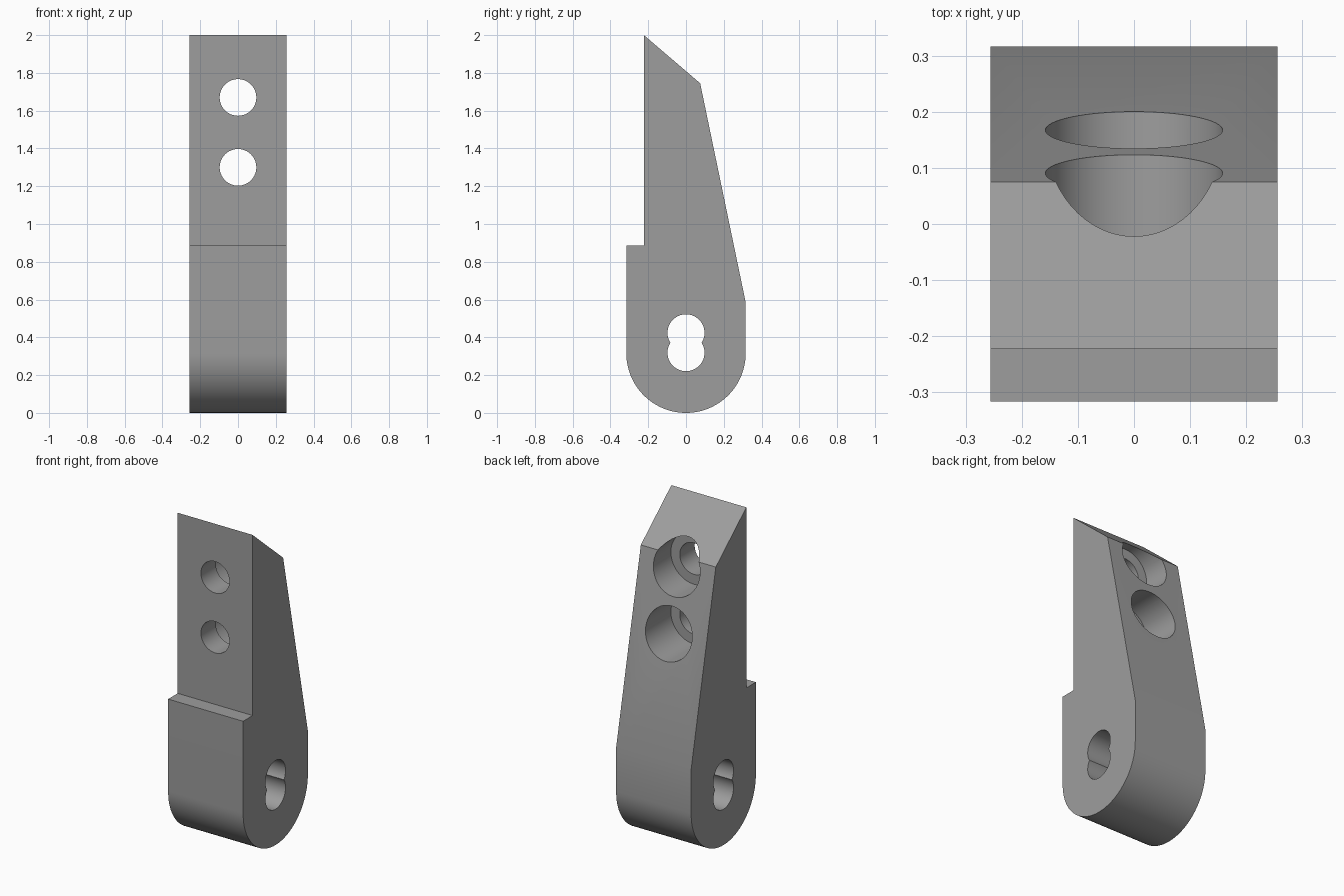
import bpy, bmesh, math
from mathutils import Matrix

if "Cube" in bpy.data.objects:
    bpy.data.objects.remove(bpy.data.objects["Cube"])

HALF_W = 0.256   # half thickness along x
R = 0.316        # rounded foot radius

metal = bpy.data.materials.new("grey metal")
metal.diffuse_color = (0.34, 0.34, 0.34, 1)
metal.use_nodes = True
metal.node_tree.nodes["Principled BSDF"].inputs["Base Color"].default_value = metal.diffuse_color


def add_object(name, bm):
    bmesh.ops.recalc_face_normals(bm, faces=bm.faces)
    mesh = bpy.data.meshes.new(name)
    bm.to_mesh(mesh)
    bm.free()
    ob = bpy.data.objects.new(name, mesh)
    mesh.materials.append(metal)
    bpy.context.collection.objects.link(ob)
    return ob


def cut_cylinder(target, axis, radius, centre, length):
    """Drill a round hole along the given axis."""
    bm = bmesh.new()
    rot = Matrix.Rotation(math.pi / 2, 4, 'Y' if axis == 'X' else 'X')
    bmesh.ops.create_cone(bm, cap_ends=True, segments=64, radius1=radius,
                          radius2=radius, depth=length,
                          matrix=Matrix.Translation(centre) @ rot)
    cutter = add_object("hole_cutter", bm)
    cutter.hide_render = True
    mod = target.modifiers.new("hole", 'BOOLEAN')
    mod.operation = 'DIFFERENCE'
    mod.solver = 'EXACT'
    mod.object = cutter
    bpy.context.view_layer.objects.active = target
    bpy.ops.object.modifier_apply(modifier=mod.name)
    bpy.data.objects.remove(cutter)


# Bracket body: side profile (y, z) with rounded foot, extruded along x
profile = [(R, 0.585), (0.075, 1.745), (-0.223, 2.0), (-0.223, 0.885), (-R, 0.885)]
for i in range(49):
    a = math.pi + math.pi * i / 48
    profile.append((R * math.cos(a), R + R * math.sin(a)))
bm = bmesh.new()
face = bm.faces.new([bm.verts.new((-HALF_W, y, z)) for y, z in profile])
ext = bmesh.ops.extrude_face_region(bm, geom=[face])
bmesh.ops.translate(bm, vec=(2 * HALF_W, 0, 0),
                    verts=[v for v in ext["geom"] if isinstance(v, bmesh.types.BMVert)])
body = add_object("bracket_body", bm)

# Double pivot hole through the sides
for z in (0.319, 0.424):
    cut_cylinder(body, 'X', 0.098, (0, 0, z), 1.0)

# Screw holes with wide counterbores from the back
FLOOR_Y = -0.078
for z in (1.30, 1.67):
    cut_cylinder(body, 'Y', 0.097, (0, 0, z), 1.2)
    cut_cylinder(body, 'Y', 0.158, (0, FLOOR_Y + 0.4, z), 0.8)

bpy.ops.object.select_all(action='DESELECT')
body.select_set(True)
bpy.context.view_layer.objects.active = body
bpy.ops.object.shade_smooth_by_angle(angle=math.radians(20))
